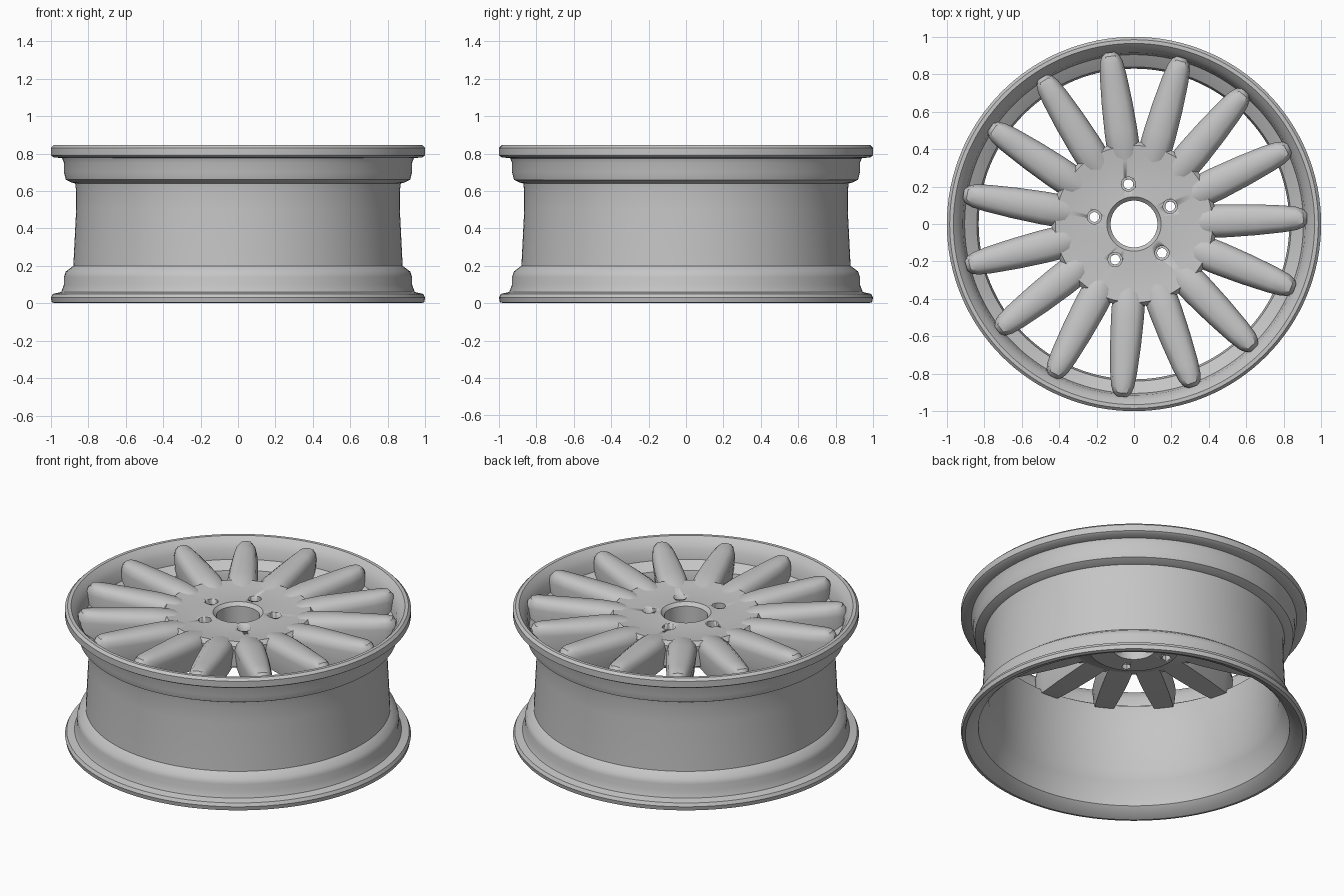
import bpy, bmesh, math
from mathutils import Matrix, Vector

cube = bpy.data.objects.get("Cube")
if cube:
    bpy.data.objects.remove(cube, do_unlink=True)

SPOKES = 15
BOLTS = 5
FIRST_SPOKE = math.radians(2)
FIRST_BOLT = math.radians(26)

metal = bpy.data.materials.new("light grey metal")
metal.use_nodes = True
grey = (0.56, 0.56, 0.56, 1)
metal.diffuse_color = grey
metal.node_tree.nodes["Principled BSDF"].inputs["Base Color"].default_value = grey


def finish(bm, name, smooth_angle=35):
    """Turn a bmesh into a smooth shaded object."""
    bmesh.ops.recalc_face_normals(bm, faces=bm.faces[:])
    mesh = bpy.data.meshes.new(name)
    bm.to_mesh(mesh)
    bm.free()
    mesh.materials.append(metal)
    obj = bpy.data.objects.new(name, mesh)
    bpy.context.collection.objects.link(obj)
    bpy.ops.object.select_all(action="DESELECT")
    obj.select_set(True)
    bpy.context.view_layer.objects.active = obj
    bpy.ops.object.shade_smooth_by_angle(angle=math.radians(smooth_angle))
    return obj


def bridge_rings(bm, first, second):
    """Join two vertex rings of equal length with quads."""
    count = len(first)
    for i in range(count):
        j = (i + 1) % count
        bm.faces.new((first[i], first[j], second[j], second[i]))


def lathe(name, profile, steps):
    """Revolve a closed (radius, height) profile about the z axis."""
    bm = bmesh.new()
    rings = []
    for s in range(steps):
        a = math.tau * s / steps
        rings.append([bm.verts.new((r * math.cos(a), r * math.sin(a), z)) for r, z in profile])
    for s in range(steps):
        bridge_rings(bm, rings[s], rings[(s + 1) % steps])
    return finish(bm, name)


# Barrel with its two lips, bead seats and drop centre
outer_side = [
    (.985, .845), (1, .83), (1, .79), (.985, .78), (.94, .775), (.93, .75),
    (.93, .7), (.92, .66), (.89, .645), (.87, .64), (.865, .6), (.865, .5),
    (.88, .2), (.92, .17), (.93, .14), (.93, .1), (.945, .06), (.99, .05),
    (1, .03), (.995, .005), (.975, 0),
]
inner_side = [
    (.93, .02), (.9, .05), (.89, .12), (.86, .19), (.84, .25), (.83, .5),
    (.83, .64), (.84, .68), (.87, .7), (.905, .72), (.915, .78),
    (.94, .82), (.965, .845),
]
lathe("rim_barrel", outer_side + inner_side, 128)

# Hub disc with a chamfered centre bore and a mounting pad underneath
hub = lathe("hub", [
    (.125, .58), (.125, .785), (.145, .805), (.25, .8), (.35, .808),
    (.42, .815), (.44, .79), (.44, .66), (.3, .61), (.26, .58),
], 90)


# Bolt holes through the hub, each with a wider countersink on top
def cut_hole(target, angle, radius, bottom, top):
    bm = bmesh.new()
    place = Matrix.Rotation(angle, 4, "Z") @ Matrix.Translation((.215, 0, (bottom + top) / 2))
    bmesh.ops.create_cone(bm, cap_ends=True, segments=20, radius1=radius,
                          radius2=radius, depth=top - bottom, matrix=place)
    cutter = finish(bm, "hole_cutter")
    cutter.hide_render = True
    bpy.context.view_layer.objects.active = target
    mod = target.modifiers.new("hole", "BOOLEAN")
    mod.operation = "DIFFERENCE"
    mod.solver = "EXACT"
    mod.object = cutter
    bpy.ops.object.modifier_apply(modifier=mod.name)
    bpy.data.objects.remove(cutter, do_unlink=True)


for k in range(BOLTS):
    angle = FIRST_BOLT + math.tau * k / BOLTS
    cut_hole(hub, angle, .038, .74, .9)
    cut_hole(hub, angle, .026, .5, .9)


# Spokes: a bevelled cross-section lofted outwards and narrowed at the tip
def spoke_section(half_width, bottom, top):
    right = [
        (half_width * .9, bottom),
        (half_width * 1.1, top - .06),
        (half_width * .95, top - .025),
        (half_width * .6, top - .004),
    ]
    left = [(-y, z) for y, z in reversed(right)]
    return right + [(0, top)] + left


# radius, half width, underside height, top height
stations = [
    (.3, .055, .64, .797),
    (.4, .08, .64, .822),
    (.5, .08, .64, .832),
    (.65, .075, .645, .836),
    (.8, .065, .65, .84),
    (.87, .056, .66, .843),
    (.905, .044, .68, .838),
    (.925, .028, .7, .815),
]
for k in range(SPOKES):
    bm = bmesh.new()
    turn = Matrix.Rotation(FIRST_SPOKE + math.tau * k / SPOKES, 3, "Z")
    rings = []
    for radius, half_width, bottom, top in stations:
        section = spoke_section(half_width, bottom, top)
        rings.append([bm.verts.new(turn @ Vector((radius, y, z))) for y, z in section])
    for first, second in zip(rings, rings[1:]):
        bridge_rings(bm, first, second)
    bm.faces.new(rings[0])
    bm.faces.new(rings[-1])
    finish(bm, f"spoke_{k + 1}", 40)
